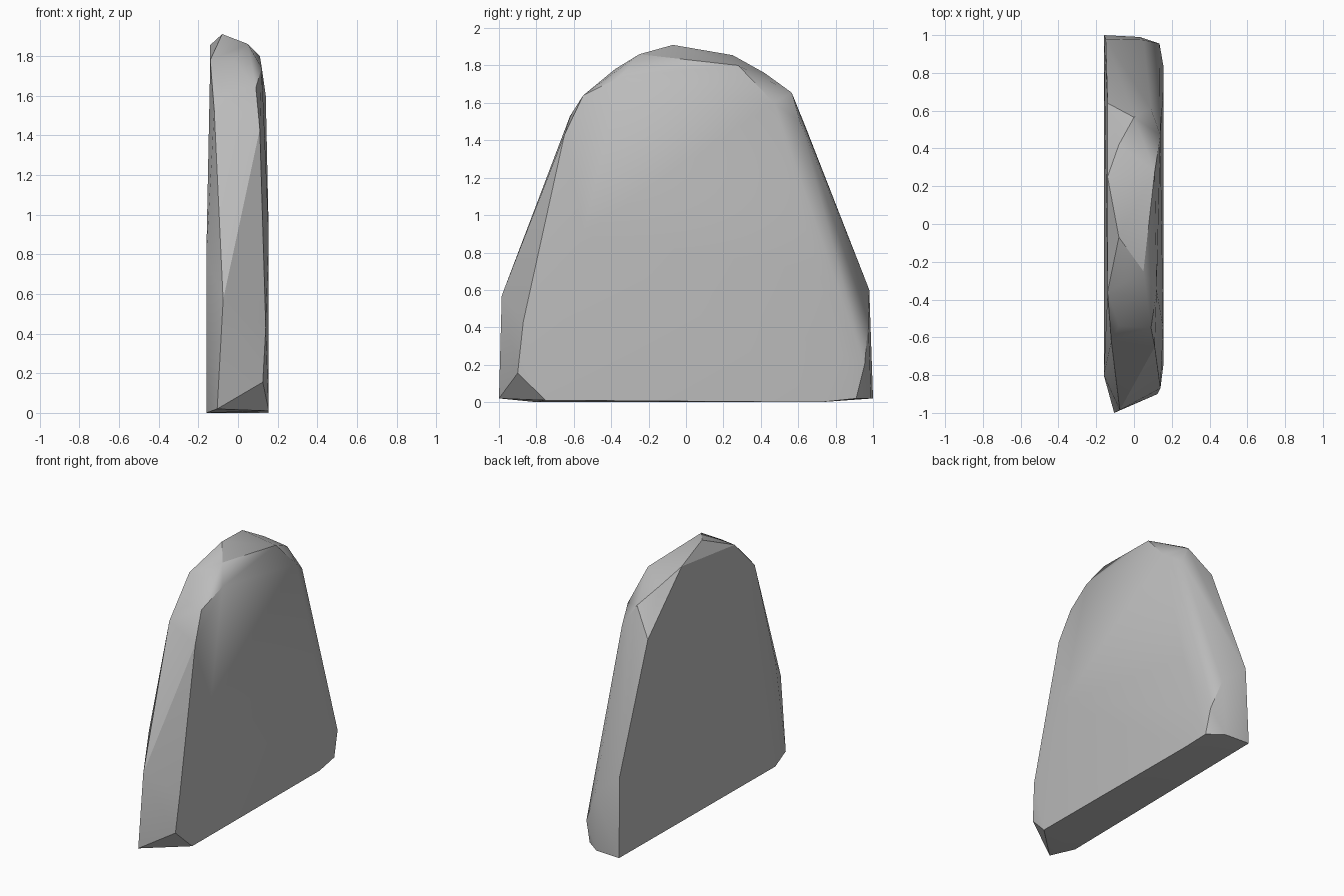
import bpy
import bmesh
import math

cube = bpy.data.objects.get("Cube")
if cube:
    bpy.data.objects.remove(cube, do_unlink=True)


def make_material(name, colour):
    material = bpy.data.materials.new(name)
    material.use_nodes = True
    material.diffuse_color = colour
    shader = material.node_tree.nodes["Principled BSDF"]
    shader.inputs["Base Color"].default_value = colour
    return material


def hull_stone(name, groups, material):
    """Wrap a convex chipped block around the given corner groups."""
    bm = bmesh.new()
    for corners in groups:
        for corner in corners:
            bm.verts.new(corner)
    bmesh.ops.convex_hull(bm, input=bm.verts[:])
    loose = [v for v in bm.verts if not v.link_faces]
    bmesh.ops.delete(bm, geom=loose, context="VERTS")
    # Join nearly flat triangles into broad worn faces
    bmesh.ops.dissolve_limit(bm, angle_limit=math.radians(1),
                             verts=bm.verts[:], edges=bm.edges[:])
    bmesh.ops.recalc_face_normals(bm, faces=bm.faces[:])
    mesh = bpy.data.meshes.new(name)
    bm.to_mesh(mesh)
    bm.free()
    mesh.materials.append(material)
    stone = bpy.data.objects.new(name, mesh)
    bpy.context.collection.objects.link(stone)
    bpy.ops.object.select_all(action="DESELECT")
    stone.select_set(True)
    bpy.context.view_layer.objects.active = stone
    bpy.ops.object.shade_smooth_by_angle(angle=math.radians(30))
    return stone


# Underside corners, slightly lifted at both ends
base = [(-.105, -1, .02), (-.16, -.8, 0), (.155, -.75, .01),
        (.155, .72, 0), (.14, .91, .02), (.03, .99, .02), (-.16, 1, .02)]

# Chipped ridge running over the narrow edge
ridge = [(-.075, -.985, .57), (-.08, -.54, 1.64), (-.02, -.38, 1.78),
         (-.08, -.07, 1.91), (.05, -.25, 1.86), (-.08, .42, 1.76),
         (0, .565, 1.655), (.09, .61, 1.5), (.05, .975, .43)]

# Outline of the left broad face
left_face = [(.125, -.9, .155), (.14, -.87, .43), (.11, -.65, 1.43),
             (.09, -.55, 1.64), (.12, -.35, 1.74), (.11, .28, 1.8),
             (.14, .47, 1.6), (.155, .7, .7), (.135, .955, .2),
             (.155, -.55, .9), (.155, .84, .25)]

# Outline of the right broad face
right_face = [(-.16, -.8, .78), (-.12, -.62, 1.53), (-.14, -.36, 1.78),
              (-.14, .25, 1.855), (-.14, .64, 1.47), (-.15, .98, .6)]

grey = make_material("stone grey", (.5, .5, .5, 1))
hull_stone("stone_slab", [base, ridge, left_face, right_face], grey)
